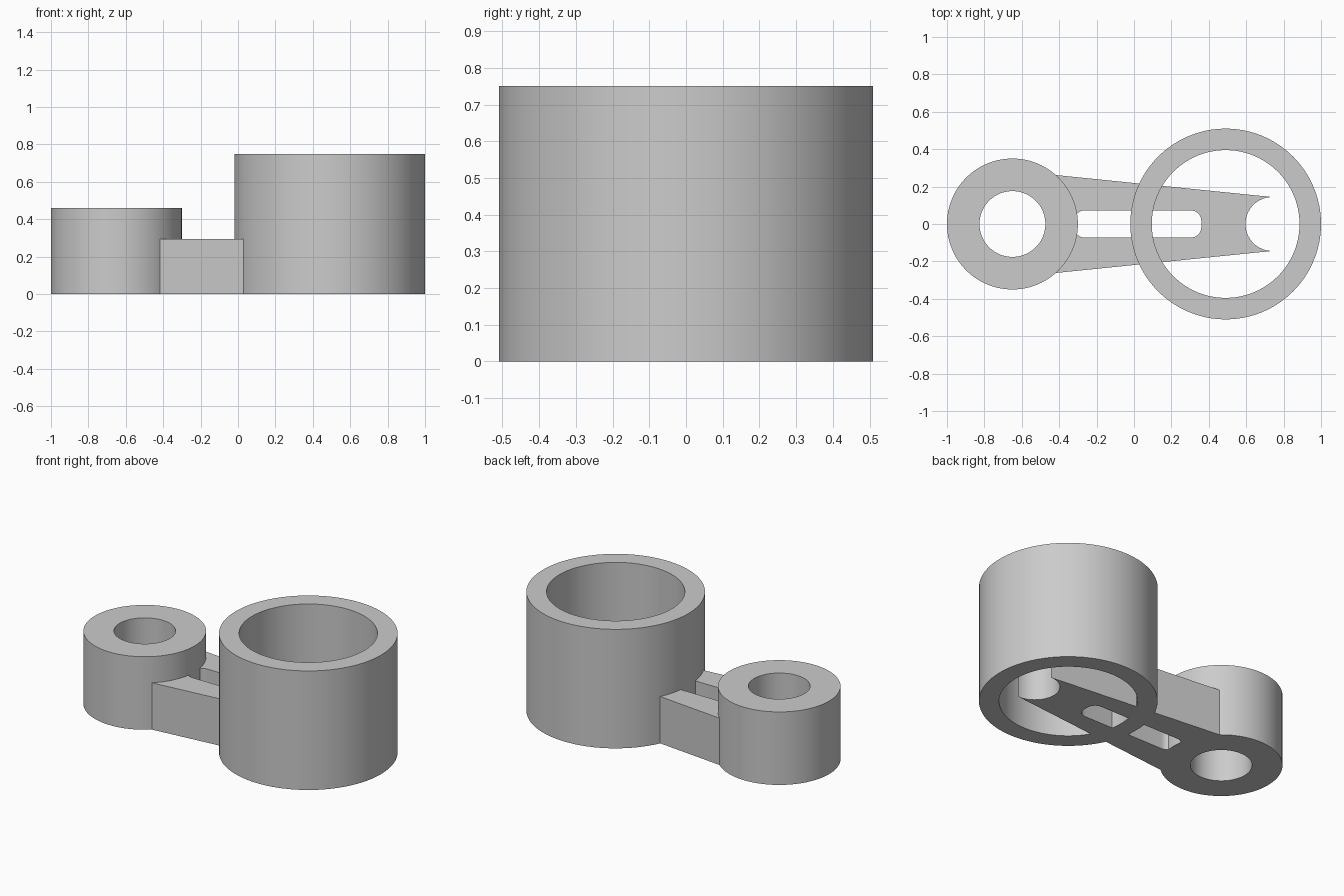
import bpy
import bmesh
from math import pi, cos, sin, radians
from mathutils import Vector

if "Cube" in bpy.data.objects:
    bpy.data.objects.remove(bpy.data.objects["Cube"], do_unlink=True)

GREY = (0.6, 0.6, 0.6, 1.0)
grey = bpy.data.materials.new("plain grey")
grey.use_nodes = True
grey.diffuse_color = GREY
grey.node_tree.nodes["Principled BSDF"].inputs["Base Color"].default_value = GREY


def make_object(name, bm):
    bmesh.ops.recalc_face_normals(bm, faces=bm.faces[:])
    mesh = bpy.data.meshes.new(name)
    bm.to_mesh(mesh)
    bm.free()
    mesh.materials.append(grey)
    obj = bpy.data.objects.new(name, mesh)
    bpy.context.collection.objects.link(obj)
    return obj


def tube(name, x, outer, inner, height):
    """Hollow cylinder: a rectangular section spun about a vertical axis."""
    bm = bmesh.new()
    section = [(inner, 0), (outer, 0), (outer, height), (inner, height)]
    verts = [bm.verts.new((x + r, 0, z)) for r, z in section]
    edges = [bm.edges.new((verts[i - 1], verts[i])) for i in range(4)]
    bmesh.ops.spin(bm, geom=verts + edges, cent=(x, 0, 0), axis=(0, 0, 1),
                   angle=2 * pi, steps=96, use_merge=True)
    bmesh.ops.remove_doubles(bm, verts=bm.verts[:], dist=1e-5)
    return make_object(name, bm)


def prism(name, outline, bottom, top):
    """Outline in plan, extruded straight up."""
    bm = bmesh.new()
    face = bm.faces.new([bm.verts.new((x, y, bottom)) for x, y in outline])
    grown = bmesh.ops.extrude_face_region(bm, geom=[face])["geom"]
    bmesh.ops.translate(bm, vec=Vector((0, 0, top - bottom)),
                        verts=[v for v in grown if isinstance(v, bmesh.types.BMVert)])
    return make_object(name, bm)


def arc(x, y, radius, start, end, steps):
    angles = [radians(start + (end - start) * i / steps) for i in range(steps + 1)]
    return [(x + radius * cos(a), y + radius * sin(a)) for a in angles]


def combine(target, other, operation):
    mod = target.modifiers.new(operation.lower(), 'BOOLEAN')
    mod.operation = operation
    mod.solver = 'EXACT'
    mod.object = other
    bpy.context.view_layer.objects.active = target
    bpy.ops.object.modifier_apply(modifier=mod.name)
    bpy.data.objects.remove(other, do_unlink=True)


# Tapered arm with a round bite in its free end
outline = [(-0.44, 0.264), (-0.44, -0.264)] + arc(0.74, 0, 0.144, 270, 90, 32)
arm = prism("arm", outline, 0, 0.295)

# Slot with rounded corners through the arm
left, right, half, fillet = -0.32, 0.36, 0.072, 0.055
slot = []
for x, y, start in ((right - fillet, half - fillet, 0), (left + fillet, half - fillet, 90),
                    (left + fillet, fillet - half, 180), (right - fillet, fillet - half, 270)):
    slot += arc(x, y, fillet, start, start + 90, 8)
slot_cutter = prism("slot_cutter", slot, -0.1, 0.5)
slot_cutter.hide_render = True
combine(arm, slot_cutter, 'DIFFERENCE')

# Large and small sleeves, joined with the arm into one casting
bracket = tube("large_sleeve", 0.49, 0.51, 0.395, 0.75)
small = tube("small_sleeve", -0.65, 0.35, 0.176, 0.46)
combine(bracket, arm, 'UNION')
combine(bracket, small, 'UNION')
bracket.name = "two_sleeve_bracket"

# Smooth round walls, crisp rims
bpy.ops.object.select_all(action='DESELECT')
bracket.select_set(True)
bpy.context.view_layer.objects.active = bracket
bpy.ops.object.shade_smooth_by_angle(angle=radians(30))
